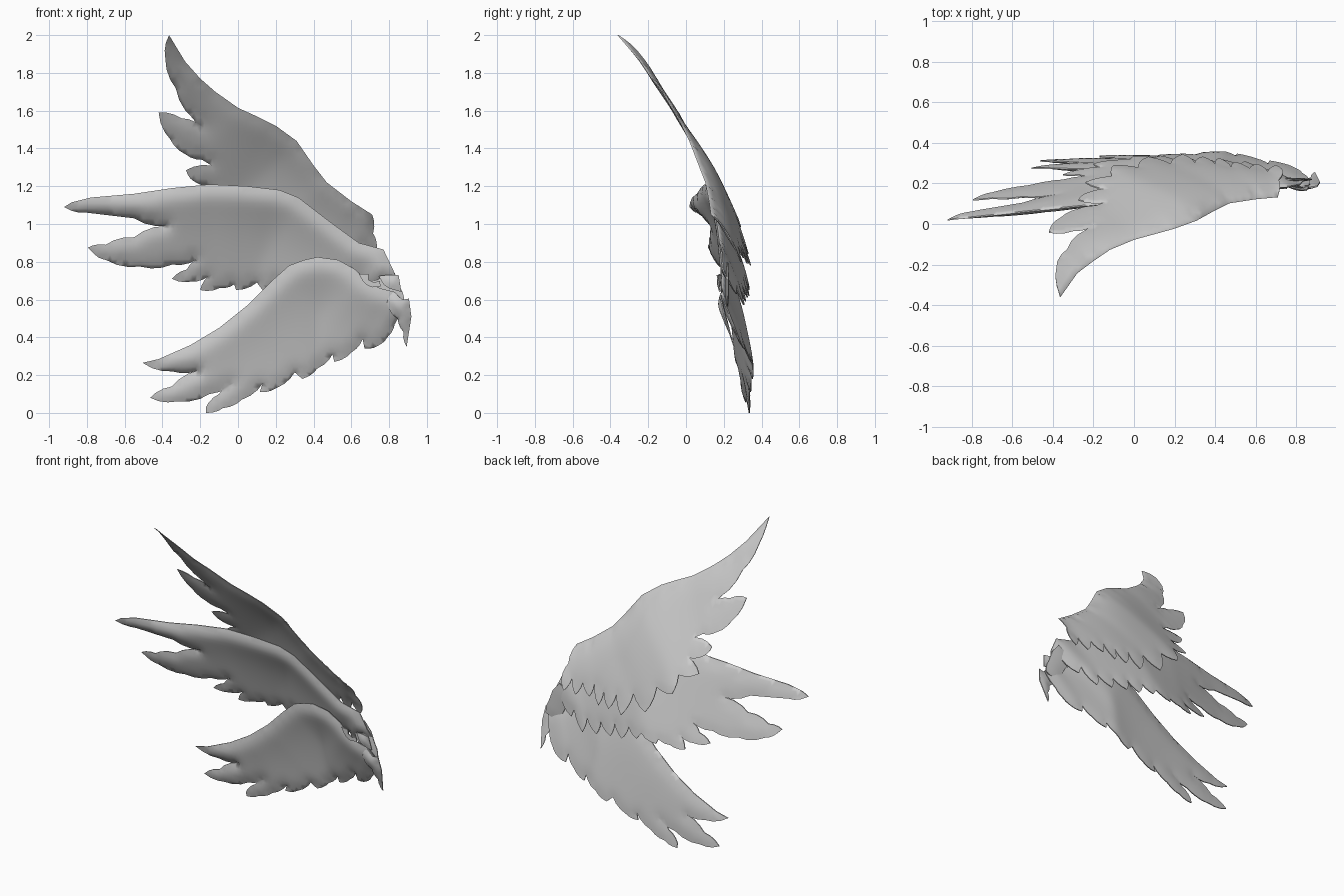
import bpy, math
from mathutils import Vector
from mathutils.geometry import delaunay_2d_cdt, intersect_point_line

if "Cube" in bpy.data.objects:
    bpy.data.objects.remove(bpy.data.objects["Cube"])

grey = bpy.data.materials.new("feather_grey")
grey.diffuse_color = (0.6, 0.6, 0.6, 1)
grey.use_nodes = True
grey.node_tree.nodes["Principled BSDF"].inputs["Base Color"].default_value = grey.diffuse_color


def resample(points, step):
    """Split each leg of an open path into short pieces (any dimension)."""
    out = []
    for a, b in zip(points, points[1:]):
        a, b = Vector(a), Vector(b)
        n = max(1, math.ceil((b - a).to_2d().length / step))
        out += [a.lerp(b, i / n) for i in range(n)]
    return out + [Vector(points[-1])]


def bowed(points, amount=0.09):
    """Swell the short legs of a hem outwards so they read as feather tips."""
    out = []
    for a, b in zip(points, points[1:]):
        a, b = Vector(a), Vector(b)
        d = b - a
        out.append(a)
        if 0.06 < d.length < 0.2:
            side = Vector((-d.y, d.x)) * amount
            out += [a.lerp(b, t) + side * s for t, s in ((.3, .85), (.65, .9))]
    return out + [Vector(points[-1])]


def distance(p, path):
    best = 9.0
    for a, b in zip(path, path[1:]):
        q, t = intersect_point_line(p, a, b)
        q = a if t < 0 else b if t > 1 else q.to_2d()
        best = min(best, (p - q).length)
    return best


def blade(name, lead, hem, step=0.027, thick=0.016, roll=0.025, width=0.07,
          arch=0.0):
    """Curved thin shell: lead = (x, z, depth, backward slope), hem = (x, z)."""
    lead4 = resample(lead, step)
    lead2 = [v.to_2d() for v in lead4]
    low = resample(bowed([lead[-1][:2]] + hem + [lead[0][:2]]), step)
    rim = lead2 + low[1:-1]
    n = len(rim)
    loop = rim + rim[:1]
    # interior points on a staggered grid
    pts = list(rim)
    x0, x1 = min(p.x for p in rim), max(p.x for p in rim)
    z0, z1 = min(p.y for p in rim), max(p.y for p in rim)
    for j in range(int((z1 - z0) / step) + 1):
        for i in range(int((x1 - x0) / step) + 1):
            p = Vector((x0 + (i + 0.5 * (j % 2)) * step, z0 + j * step))
            if distance(p, loop) > step * 0.4:
                pts.append(p)
    flat, _, tris, *_ = delaunay_2d_cdt(pts, [], [list(range(n))], 1, 1e-5)
    m = len(flat)
    front, back = [], []
    for p in flat:
        d, dl = distance(p, loop), distance(p, lead2)
        wsum = y = slope = 0
        for q in lead4:
            w = 1 / ((p - q.to_2d()).length + 0.006) ** 3
            wsum, y, slope = wsum + w, y + w * q[2], slope + w * q[3]
        y = (y + slope * dl) / wsum + arch * (1 - math.exp(-dl / 0.08))
        k = math.sin(min(1, d / 0.06) * math.pi / 2)
        bump = roll * dl / width * math.exp(1 - dl / width) * k
        front.append(y - 0.003 - thick * k - bump)
        back.append(y + 0.003 + thick * 0.5 * k)
    # relax the depth of both sheets
    edges = {(a, b) for f in tris
             for a, b in zip(f, list(f[1:]) + [f[0]])}
    near = [set() for _ in range(m)]
    fixed = set()
    for a, b in edges:
        near[a].add(b)
        near[b].add(a)
        if (b, a) not in edges:
            fixed |= {a, b}
    for _ in range(3):
        for ys in (front, back):
            ys[:] = [ys[i] if i in fixed or not near[i] else
                     0.5 * ys[i] + 0.5 * sum(ys[j] for j in near[i]) / len(near[i])
                     for i in range(m)]
    verts = [(p.x, y, p.y) for ys in (front, back) for p, y in zip(flat, ys)]
    faces = [tuple(f) for f in tris]
    faces += [tuple(v + m for v in reversed(f)) for f in tris]
    faces += [(b, a, a + m, b + m) for a, b in edges if (b, a) not in edges]
    mesh = bpy.data.meshes.new(name)
    mesh.from_pydata(verts, [], faces)
    mesh.materials.append(grey)
    obj = bpy.data.objects.new(name, mesh)
    bpy.context.collection.objects.link(obj)
    bpy.context.view_layer.objects.active = obj
    obj.select_set(True)
    bpy.ops.object.shade_smooth_by_angle(angle=math.radians(60))
    obj.select_set(False)


# Upper wing, sweeping up and forward
blade("upper_wing",
      [(-.365, 2.0, -.36, .3), (-.28, 1.86, -.24, .25), (-.2, 1.77, -.18, .28),
       (-.12, 1.7, -.125, .3), (0, 1.615, -.075, .33), (.11, 1.565, -.045, .37),
       (.2, 1.52, -.02, .42), (.31, 1.44, .02, .46), (.4, 1.31, .07, .5),
       (.47, 1.22, .105, .5), (.6, 1.12, .125, .55), (.71, 1.05, .135, .65)],
      [(.715, .95), (.735, .87), (.7, .8), (.66, .88), (.61, .8), (.57, .88),
       (.5, .82), (.48, .9), (.42, .79), (.4, .88), (.34, .79), (.3, .89),
       (.24, .78), (.18, .92), (.07, .84), (.02, 1.0), (-.1, .99),
       (-.11, 1.1), (-.24, 1.13), (-.14, 1.2), (-.24, 1.23), (-.275, 1.285),
       (-.14, 1.31), (-.19, 1.34), (-.28, 1.37), (-.36, 1.45), (-.42, 1.59),
       (-.3, 1.56), (-.18, 1.51), (-.24, 1.56), (-.33, 1.72), (-.385, 1.88)],
      thick=.01, roll=.01, arch=.045)

# Middle wing, reaching straight out to the side
blade("middle_wing",
      [(-.92, 1.09, .02, .25), (-.88, 1.115, .025, .25), (-.78, 1.14, .035, .22),
       (-.55, 1.16, .06, .22), (-.35, 1.19, .08, .28), (-.15, 1.21, .1, .34),
       (.05, 1.2, .115, .37), (.22, 1.18, .13, .4), (.32, 1.14, .14, .42),
       (.45, 1.04, .16, .42), (.53, .98, .17, .4), (.64, .9, .18, .38),
       (.77, .865, .185, .36), (.82, .76, .195, .3)],
      [(.84, .71), (.76, .70), (.66, .63), (.64, .68), (.55, .57), (.53, .66),
       (.44, .59), (.42, .67), (.33, .61), (.31, .69), (.24, .62), (.2, .7),
       (.13, .65), (.1, .69), (-.01, .65), (-.02, .68), (-.1, .66), (-.2, .65),
       (-.16, .72), (-.25, .695), (-.35, .71), (-.27, .76), (-.22, .81),
       (-.35, .785), (-.52, .775), (-.7, .81), (-.76, .84), (-.795, .875),
       (-.7, .89), (-.55, .93), (-.38, .99), (-.55, 1.03), (-.8, 1.06)],
      thick=.014, roll=.025, arch=.015)

# Lower wing, drooping down
blade("lower_wing",
      [(-.505, .265, .275, .12), (-.42, .285, .275, .14), (-.25, .36, .27, .15),
       (-.1, .45, .26, .17), (.05, .57, .245, .19), (.18, .7, .225, .22),
       (.27, .78, .21, .24), (.35, .81, .2, .25), (.42, .825, .195, .26),
       (.53, .81, .19, .27), (.62, .76, .19, .29), (.68, .7, .19, .3),
       (.75, .66, .19, .32), (.83, .64, .19, .34), (.87, .6, .195, .36)],
      [(.83, .47), (.79, .4), (.74, .355), (.67, .34), (.66, .39), (.6, .32),
       (.51, .27), (.5, .31), (.42, .235), (.34, .18), (.3, .215), (.2, .13),
       (.115, .11), (.13, .155), (.02, .07), (-.08, .025), (-.17, 0),
       (-.17, .03), (-.1, .1), (-.02, .16), (-.15, .1), (-.33, .06),
       (-.465, .08), (-.35, .14), (-.21, .225), (-.35, .22)],
      thick=.014, roll=.018, arch=.015)

# Hooked claw and the ragged root plates beside it
blade("root_claw",
      [(.79, .635, .2, 0), (.83, .635, .185, 0), (.87, .6, .18, 0),
       (.905, .605, .185, 0), (.918, .51, .205, 0), (.893, .35, .255, 0)],
      [(.875, .43), (.845, .5), (.8, .55)], step=.015, thick=.02, roll=0)
blade("root_plate",
      [(.745, .725, .19, 0), (.79, .73, .18, 0), (.85, .73, .165, 0),
       (.865, .64, .18, 0)],
      [(.83, .65), (.8, .66), (.77, .68)], step=.015, thick=.015, roll=0)
blade("root_curl",
      [(.64, .735, .18, 0), (.69, .735, .175, 0)],
      [(.69, .705), (.72, .69), (.75, .7), (.755, .67), (.71, .665), (.66, .7)],
      step=.02, thick=.01, roll=0)
# Web behind the plates joining the wing roots
blade("root_web",
      [(.7, .75, .225, 0), (.78, .8, .22, 0), (.83, .74, .22, 0),
       (.86, .66, .22, 0)],
      [(.88, .58), (.8, .56), (.74, .64)], step=.02, thick=.01, roll=0)
